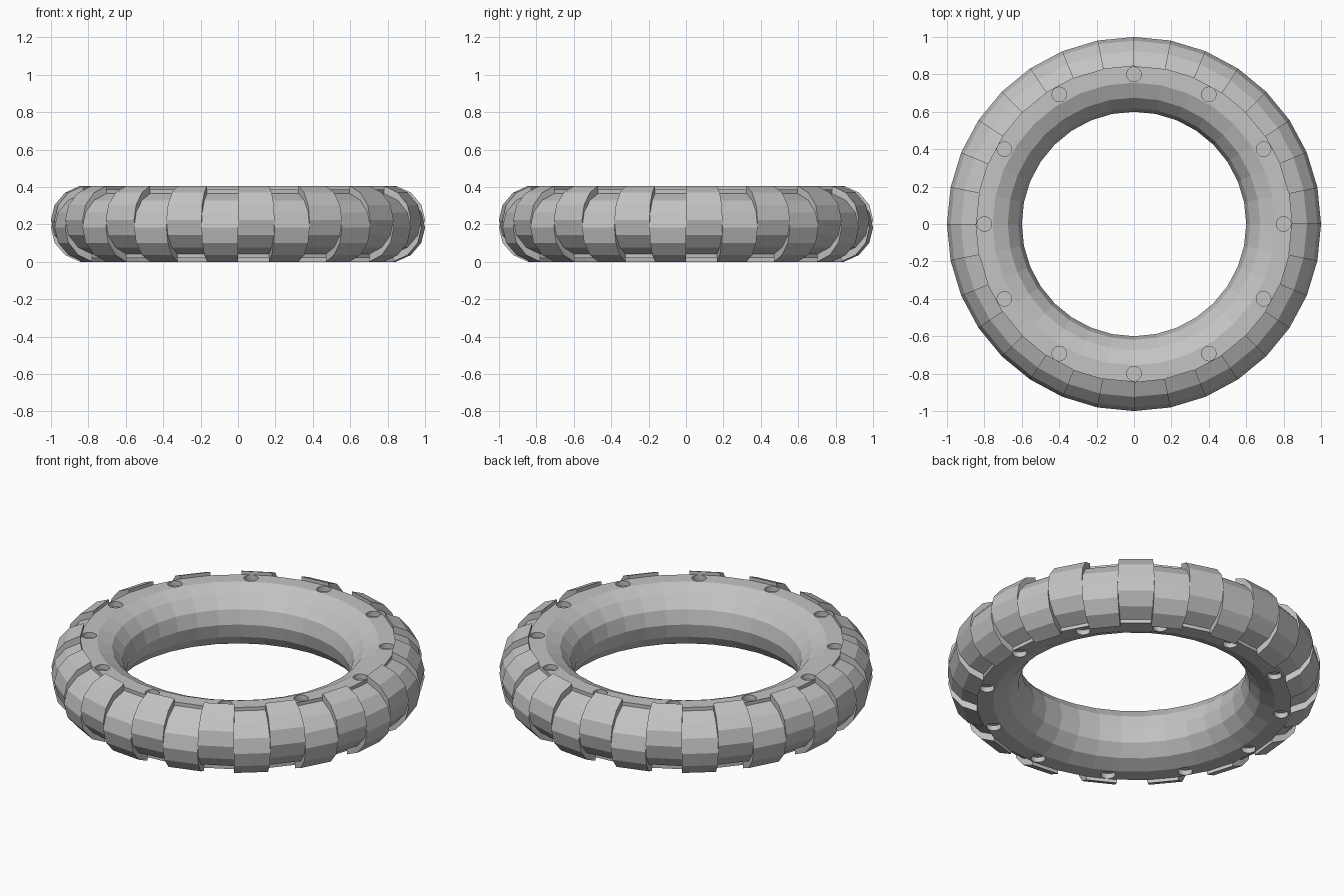
import bpy, bmesh, math
from mathutils import Matrix

if "Cube" in bpy.data.objects:
    bpy.data.objects.remove(bpy.data.objects["Cube"])

SEG, MINOR = 32, 14          # sides around the ring, sides around the tube
R, RX, RZ = 0.8, 0.2, 0.1872  # ring radius, tube half width, tube half height
SHIFT = 0.0205               # stagger of the tread blocks
HALF = RZ * math.cos(math.pi / MINOR)
MID = HALF + SHIFT

mat = bpy.data.materials.new("rubber grey")
mat.diffuse_color = (0.55, 0.55, 0.55, 1)
mat.use_nodes = True
mat.node_tree.nodes["Principled BSDF"].inputs["Base Color"].default_value = mat.diffuse_color


def arc(side):
    """Outer (+1) or inner (-1) half of the tube section, from flat to flat."""
    pts = []
    for k in range(MINOR + 1):
        a = math.pi / 2 - math.pi / MINOR - k * 2 * math.pi / MINOR
        pts.append((R + RX * math.cos(a), MID + RZ * math.sin(a)))
    return pts[:MINOR // 2] if side > 0 else pts[MINOR // 2 - 1:]


def make(name, bm):
    bmesh.ops.recalc_face_normals(bm, faces=bm.faces[:])
    me = bpy.data.meshes.new(name)
    bm.to_mesh(me)
    bm.free()
    me.materials.append(mat)
    ob = bpy.data.objects.new(name, me)
    bpy.context.collection.objects.link(ob)
    return ob


def ring_of(bm, prof, i, dz=0.0):
    a = 2 * math.pi * i / SEG
    return [bm.verts.new((r * math.cos(a), r * math.sin(a), z + dz)) for r, z in prof]


def bridge(bm, a, b):
    n = len(a)
    for j in range(n):
        bm.faces.new((a[j], a[(j + 1) % n], b[(j + 1) % n], b[j]))


# Inner ring with flat top and bottom, closed by an upright outer wall
bm = bmesh.new()
rings = [ring_of(bm, arc(-1), i) for i in range(SEG)]
for i in range(SEG):
    bridge(bm, rings[i], rings[(i + 1) % SEG])
core = make("inner_ring", bm)

# Tread blocks, staggered up and down around the ring
bm = bmesh.new()
for i in range(SEG):
    dz = -SHIFT if i % 2 else SHIFT
    a, b = ring_of(bm, arc(1), i, dz), ring_of(bm, arc(1), i + 1, dz)
    bridge(bm, a, b)
    bm.faces.new(a)
    bm.faces.new(b)
make("tread_blocks", bm)

# Shallow round holes on both flats
bm = bmesh.new()
DEPTH = 0.03
for k in range(12):
    a = k * math.pi / 6
    for z in (MID + HALF, MID - HALF):
        m = Matrix.Translation((R * math.cos(a), R * math.sin(a), z))
        bmesh.ops.create_cone(bm, cap_ends=True, segments=24, radius1=0.039,
                              radius2=0.039, depth=2 * DEPTH, matrix=m)
cutter = make("hole_cutter", bm)
cutter.hide_render = True
mod = core.modifiers.new("holes", 'BOOLEAN')
mod.operation, mod.solver, mod.object = 'DIFFERENCE', 'EXACT', cutter
bpy.context.view_layer.objects.active = core
bpy.ops.object.modifier_apply(modifier=mod.name)
bpy.data.objects.remove(cutter)
